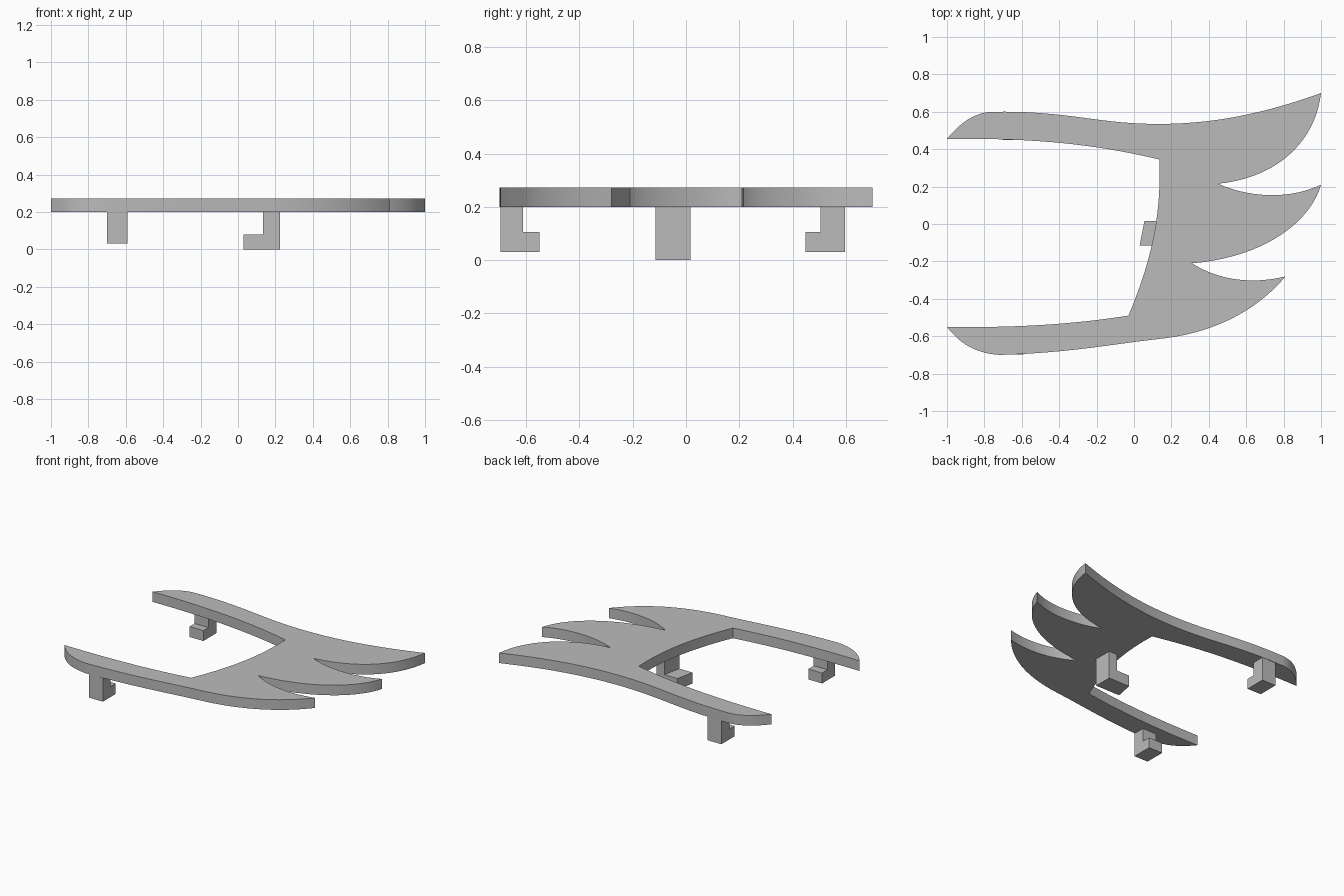
import bpy, bmesh
from mathutils import Vector
from mathutils.geometry import interpolate_bezier

if "Cube" in bpy.data.objects:
    bpy.data.objects.remove(bpy.data.objects["Cube"], do_unlink=True)

grey = bpy.data.materials.new("plain grey")
grey.use_nodes = True
grey.diffuse_color = (0.5, 0.5, 0.5, 1)
grey.node_tree.nodes["Principled BSDF"].inputs["Base Color"].default_value = (0.5, 0.5, 0.5, 1)


def prism(name, outline, depth, smooth=False):
    """Extrude a flat outline of 3D points along a vector."""
    bm = bmesh.new()
    face = bm.faces.new([bm.verts.new(p) for p in outline])
    extruded = bmesh.ops.extrude_face_region(bm, geom=[face])["geom"]
    moved = [v for v in extruded if isinstance(v, bmesh.types.BMVert)]
    bmesh.ops.translate(bm, verts=moved, vec=depth)
    bmesh.ops.recalc_face_normals(bm, faces=bm.faces)
    mesh = bpy.data.meshes.new(name)
    bm.to_mesh(mesh)
    bm.free()
    mesh.materials.append(grey)
    obj = bpy.data.objects.new(name, mesh)
    bpy.context.collection.objects.link(obj)
    if smooth:
        bpy.ops.object.select_all(action="DESELECT")
        obj.select_set(True)
        bpy.context.view_layer.objects.active = obj
        bpy.ops.object.shade_smooth_by_angle()
    return obj


# Swept plate: each row is a curve start and its two handles
curves = [
    ((-1, .455), (-.93, .54), (-.85, .6)),           # rear arm tip
    ((-.75, .6), (-.34, .605), (-.2, .535)),         # rear arm outside
    ((.13, .535), (.45, .535), (.72, .6)),
    ((1, .7), (.97, .45), (.78, .25)),               # three swept points
    ((.45, .215), (.62, .14), (.83, .13)),
    ((1, .21), (.94, 0), (.68, -.18)),
    ((.31, -.21), (.45, -.3), (.63, -.325)),
    ((.81, -.28), (.65, -.47), (.42, -.585)),
    ((.13, -.615), (-.1, -.64), (-.35, -.69)),       # front arm outside
    ((-.72, -.7), (-.85, -.69), (-.93, -.64)),       # front arm tip
    ((-1, -.55), (-.66, -.555), (-.35, -.54)),       # front arm inside
    ((-.03, -.49), (.08, -.23), (.15, .03)),         # inner opening
    ((.135, .345), (-.22, .43), (-.55, .46)),        # rear arm inside
]
outline = []
for i, (start, h1, h2) in enumerate(curves):
    end = curves[(i + 1) % len(curves)][0]
    points = interpolate_bezier(*[Vector((*p, .2)) for p in (start, h1, h2, end)], 20)
    outline += points[:-1]
prism("swept_plate", outline, (0, 0, .073), smooth=True)

# Hooked clips under both arms
for name, outer, inner, toe in (("rear_arm_clip", .597, .505, .448),
                                ("front_arm_clip", -.697, -.612, -.55)):
    profile = [(outer, .2), (outer, .03), (toe, .03), (toe, .105), (inner, .105), (inner, .2)]
    prism(name, [(-.7, y, z) for y, z in profile], (.11, 0, 0))

# Larger clip at the centre, its toe side slanted along the opening
profile = [(.225, .2), (.225, 0), (.03, 0), (.03, .08), (.134, .08), (.134, .2)]
clip = prism("centre_clip", [(x, -.115, z) for x, z in profile], (0, .132, 0))
for v in clip.data.vertices:
    if v.co.y > 0 and v.co.x < .2:
        v.co.x += .026
